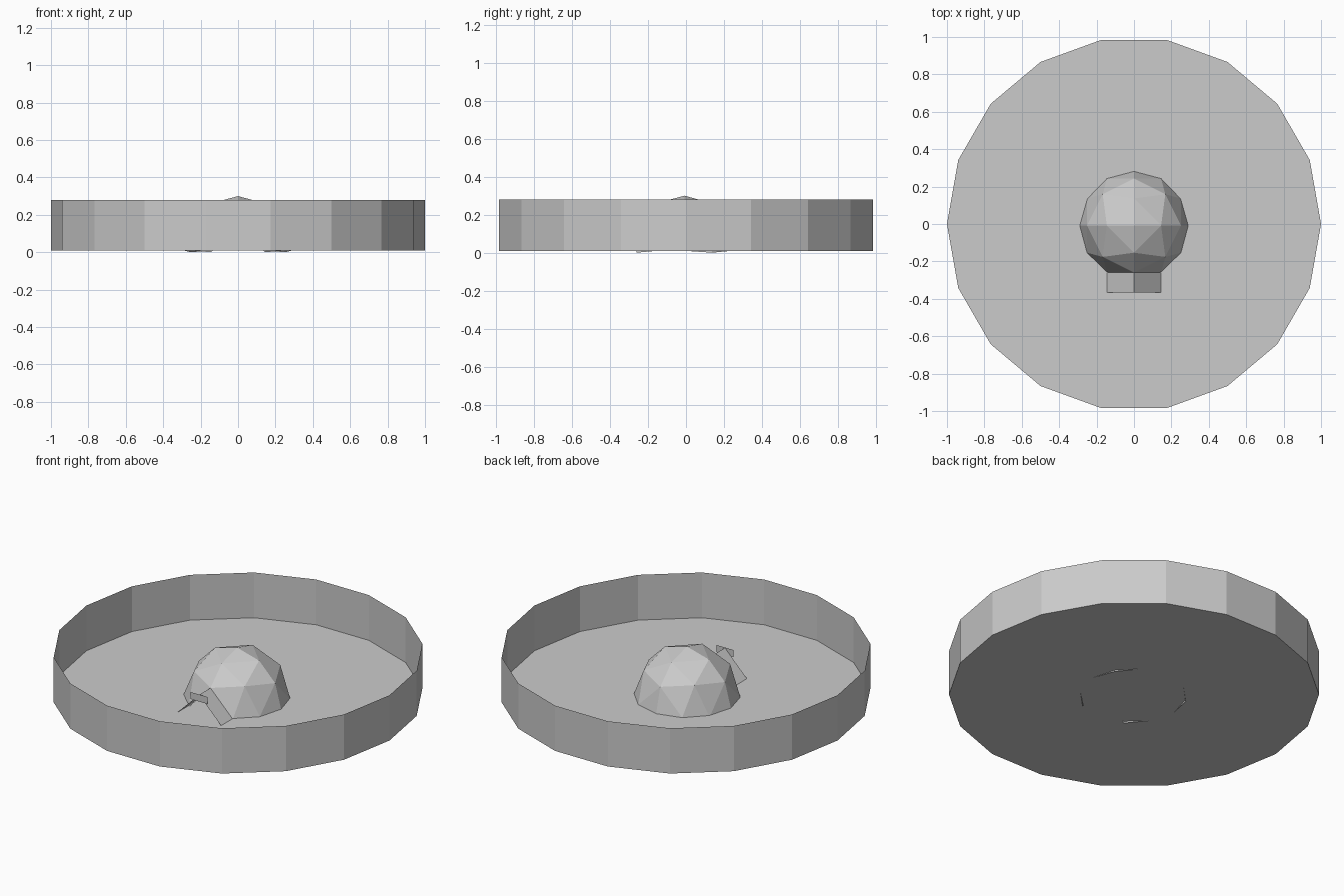
import bpy, bmesh
from math import sin, cos, pi, radians
from mathutils import Vector

if "Cube" in bpy.data.objects:
    bpy.data.objects.remove(bpy.data.objects["Cube"])

FLOOR = 0.01
DOME_R = 0.29
DOME_Y = -0.0085


def make_object(name, bm):
    bmesh.ops.remove_doubles(bm, verts=bm.verts, dist=1e-4)
    mesh = bpy.data.meshes.new(name)
    bm.to_mesh(mesh)
    bm.free()
    obj = bpy.data.objects.new(name, mesh)
    bpy.context.collection.objects.link(obj)
    return obj


def add_face(bm, points):
    return bm.faces.new([bm.verts.new(p) for p in points])


# open round tray: 18-sided floor with a thin upright wall
bm = bmesh.new()
ring = [(cos(i * pi / 9), sin(i * pi / 9)) for i in range(18)]
add_face(bm, [(x, y, FLOOR) for x, y in ring])
for i in range(18):
    a, b = ring[i], ring[(i + 1) % 18]
    add_face(bm, [(*a, FLOOR), (*b, FLOOR), (*b, 0.28), (*a, 0.28)])
make_object("tray", bm)


# dome: upper half of a three-way divided octahedron
def dome_point(i, j, sx, sy):
    k = 3 - i - j
    v = Vector((sx * sin(radians(30 * i)), sy * sin(radians(30 * j)),
                sin(radians(30 * k)))).normalized() * DOME_R
    return v + Vector((0, DOME_Y, FLOOR))


bm = bmesh.new()
for sx in (1, -1):
    for sy in (1, -1):
        for i in range(3):
            for j in range(3 - i):
                tris = [[(i, j), (i + 1, j), (i, j + 1)]]
                if i + j < 2:
                    tris.append([(i + 1, j), (i + 1, j + 1), (i, j + 1)])
                for tri in tris:
                    # leave the doorway open at the front
                    if sy < 0 and (0, 3) in tri:
                        continue
                    pts = [dome_point(a, b, sx, sy) for a, b in tri]
                    add_face(bm, pts if sx * sy > 0 else pts[::-1])
dome = make_object("dome", bm)
# a few rim corners sink slightly below the floor
for v in dome.data.vertices:
    x, y, z = v.co
    if z < 0.02 and ((y < -0.24) or (abs(x) > 0.2 and 0.1 < y < 0.2)):
        v.co.z = 0.0

# gabled doorway extruded from the triangular opening
half = DOME_R / 2
back = DOME_Y - DOME_R * cos(radians(30))
front = -0.367
bm = bmesh.new()
for s in (1, -1):
    pts = [(s * half, front, FLOOR), (s * half, back, FLOOR),
           (0, back, FLOOR + half), (0, front, FLOOR + half)]
    add_face(bm, pts if s > 0 else pts[::-1])
make_object("doorway_roof", bm)

# small upright plate over the doorway
bm = bmesh.new()
add_face(bm, [(-0.055, front, 0.115), (0.055, front, 0.115),
              (0.055, front, 0.157), (-0.055, front, 0.157)])
make_object("door_plate", bm)
